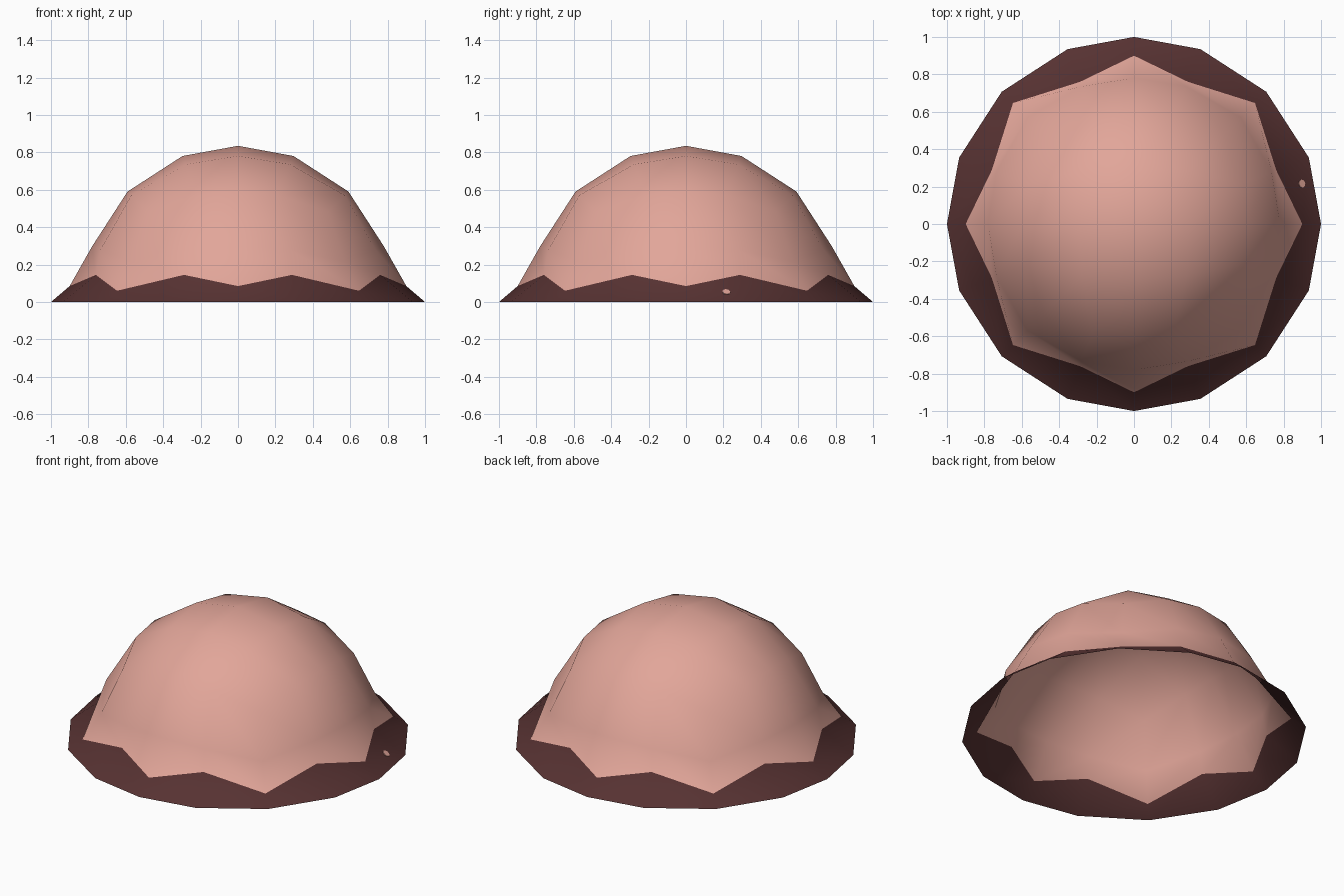
import bpy, bmesh, math
from mathutils import Vector

if "Cube" in bpy.data.objects:
    bpy.data.objects.remove(bpy.data.objects["Cube"])

R = 0.835                      # dome radius
INNER = math.tan(math.radians(20.8))


def material(name, rgb):
    m = bpy.data.materials.new(name)
    m.diffuse_color = (*rgb, 1)
    m.use_nodes = True
    m.node_tree.nodes["Principled BSDF"].inputs["Base Color"].default_value = m.diffuse_color
    return m


pink = material("dusty pink", (0.76, 0.38, 0.32))
maroon = material("dark maroon", (0.095, 0.032, 0.032))

# Dome: upper half of a rounded cube grid, four segments per side
bm = bmesh.new()
bmesh.ops.create_cube(bm, size=2)
bmesh.ops.subdivide_edges(bm, edges=bm.edges[:], cuts=3, use_grid_fill=True)
for v in bm.verts:
    v.co = Vector([math.copysign(INNER, c) if 0.3 < abs(c) < 0.7 else c for c in v.co])
    v.co = v.co.normalized() * R
bmesh.ops.delete(bm, geom=[v for v in bm.verts if v.co.z < -0.01], context='VERTS')

# Extra loop between the lowest two rows, which becomes the scalloped border
uprights = [e for e in bm.edges
            if min(v.co.z for v in e.verts) < 0.01 < 0.1 < max(v.co.z for v in e.verts)]
columns = [Vector((v.co.x, v.co.y, 0)).normalized()
           for v in bm.verts if v.co.z < 0.01]
bmesh.ops.subdivide_edges(bm, edges=uprights, cuts=1, use_grid_fill=True)
for v in bm.verts:
    flat = Vector((v.co.x, v.co.y, 0)).normalized()
    if v.co.z < 0.01:                       # flared rim
        v.co = flat
    elif v.co.z < 0.17:                     # scallops: low on axes and diagonals
        col = max(columns, key=lambda c: c.dot(flat))
        a = math.degrees(math.atan2(col.y, col.x)) % 90
        if min(a, 90 - a) < 5:
            r, z = 0.90, 0.085
        elif abs(a - 45) < 5:
            r, z = 0.915, 0.06
        else:
            r, z = 0.813, 0.145
        v.co = col * r + Vector((0, 0, z))

# Faces touching the ground form the dark brim
for f in bm.faces:
    f.smooth = True
    f.material_index = int(min(v.co.z for v in f.verts) < 0.01)
bmesh.ops.recalc_face_normals(bm, faces=bm.faces[:])
if max(bm.faces, key=lambda f: f.calc_center_median().z).normal.z < 0:
    bmesh.ops.reverse_faces(bm, faces=bm.faces[:])

me = bpy.data.meshes.new("dome_with_brim")
bm.to_mesh(me)
bm.free()
me.materials.append(pink)
me.materials.append(maroon)
dome = bpy.data.objects.new("dome_with_brim", me)
bpy.context.collection.objects.link(dome)
bpy.context.view_layer.update()

# Tiny pink fleck on the right side of the brim
_, spot, normal, _ = dome.closest_point_on_mesh(Vector((0.895, 0.215, 0.05)))
bpy.ops.mesh.primitive_cylinder_add(vertices=8, radius=0.022, depth=0.008, location=spot)
fleck = bpy.context.object
fleck.name = "brim_fleck"
fleck.rotation_euler = normal.to_track_quat('Z', 'Y').to_euler()
fleck.data.materials.append(pink)
